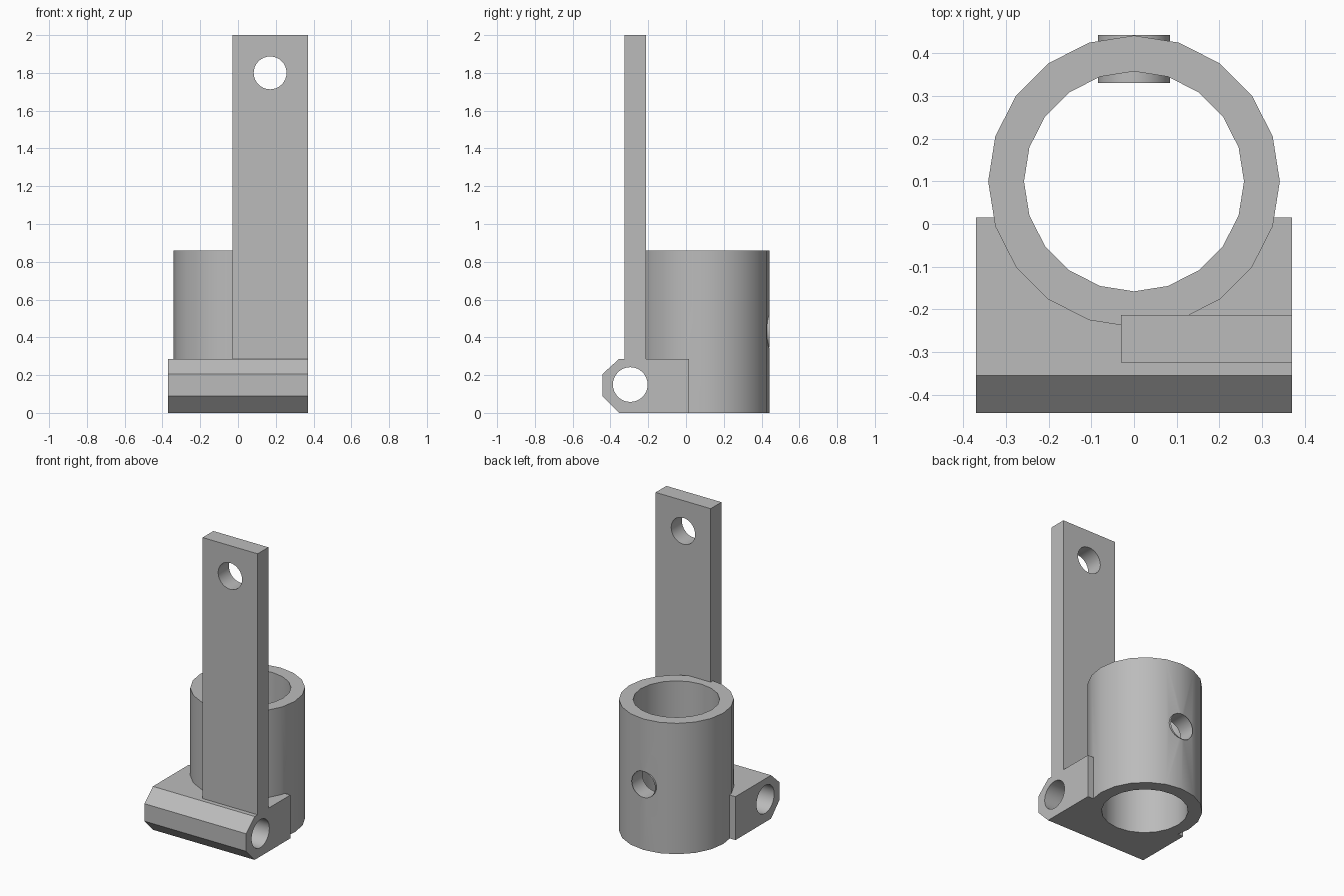
import bpy
import bmesh
import math
from mathutils import Matrix, Vector

if "Cube" in bpy.data.objects:
    bpy.data.objects.remove(bpy.data.objects["Cube"], do_unlink=True)

grey = bpy.data.materials.new("plain grey")
grey.use_nodes = True
grey.diffuse_color = (0.5, 0.5, 0.5, 1)
grey.node_tree.nodes["Principled BSDF"].inputs["Base Color"].default_value = (0.5, 0.5, 0.5, 1)


def make(name, bm):
    bmesh.ops.recalc_face_normals(bm, faces=bm.faces)
    mesh = bpy.data.meshes.new(name)
    bm.to_mesh(mesh)
    bm.free()
    mesh.materials.append(grey)
    obj = bpy.data.objects.new(name, mesh)
    bpy.context.collection.objects.link(obj)
    return obj


def cylinder(name, centre, radius, length, axis="Z", sides=32, caps=True):
    bm = bmesh.new()
    turn = {"X": Matrix.Rotation(math.pi / 2, 4, "Y"),
            "Y": Matrix.Rotation(math.pi / 2, 4, "X"), "Z": Matrix()}[axis]
    bmesh.ops.create_cone(bm, cap_ends=caps, segments=sides, radius1=radius,
                          radius2=radius, depth=length,
                          matrix=Matrix.Translation(centre) @ turn)
    return make(name, bm)


def extrude_x(name, profile, x0, x1):
    bm = bmesh.new()
    face = bm.faces.new([bm.verts.new((x0, y, z)) for y, z in profile])
    moved = bmesh.ops.extrude_face_region(bm, geom=[face])["geom"]
    bmesh.ops.translate(bm, vec=Vector((x1 - x0, 0, 0)),
                        verts=[v for v in moved if isinstance(v, bmesh.types.BMVert)])
    return make(name, bm)


def combine(obj, other, operation):
    mod = obj.modifiers.new(operation, "BOOLEAN")
    mod.operation, mod.object, mod.solver = operation, other, "EXACT"
    bpy.context.view_layer.objects.active = obj
    bpy.ops.object.modifier_apply(modifier=mod.name)
    bpy.data.objects.remove(other, do_unlink=True)


def smooth(obj):
    bpy.ops.object.select_all(action="DESELECT")
    obj.select_set(True)
    bpy.context.view_layer.objects.active = obj
    bpy.ops.object.shade_smooth_by_angle(angle=math.radians(30))


# Chamfered hinge block joined to the socket cylinder
body = extrude_x("hinge_socket", [(-0.355, 0), (-0.443, 0.09), (-0.443, 0.205),
                                  (-0.355, 0.285), (0.015, 0.285), (0.015, 0)],
                 -0.37, 0.37)
combine(body, cylinder("socket", (0, 0.1, 0.43), 0.342, 0.86, sides=20), "UNION")

# Socket bore, hinge pin hole and rear screw hole
combine(body, cylinder("bore", (0, 0.1, 0.43), 0.258, 1.2, sides=20), "DIFFERENCE")
combine(body, cylinder("pin_hole", (0, -0.295, 0.15), 0.092, 1, "X"), "DIFFERENCE")
combine(body, cylinder("screw_hole", (0, 0.4, 0.43), 0.086, 0.3, "Y"), "DIFFERENCE")
smooth(body)

# Open sleeve lining the screw hole
sleeve = cylinder("screw_sleeve", (0, 0.387, 0.43), 0.085, 0.112, "Y", caps=False)
smooth(sleeve)

# Upright arm with a hole near its tip
arm = extrude_x("upright_arm", [(-0.325, 0.28), (-0.325, 2), (-0.213, 2), (-0.213, 0.28)],
                -0.03, 0.37)
combine(arm, cylinder("arm_hole", (0.17, -0.27, 1.8), 0.087, 0.5, "Y"), "DIFFERENCE")
smooth(arm)
